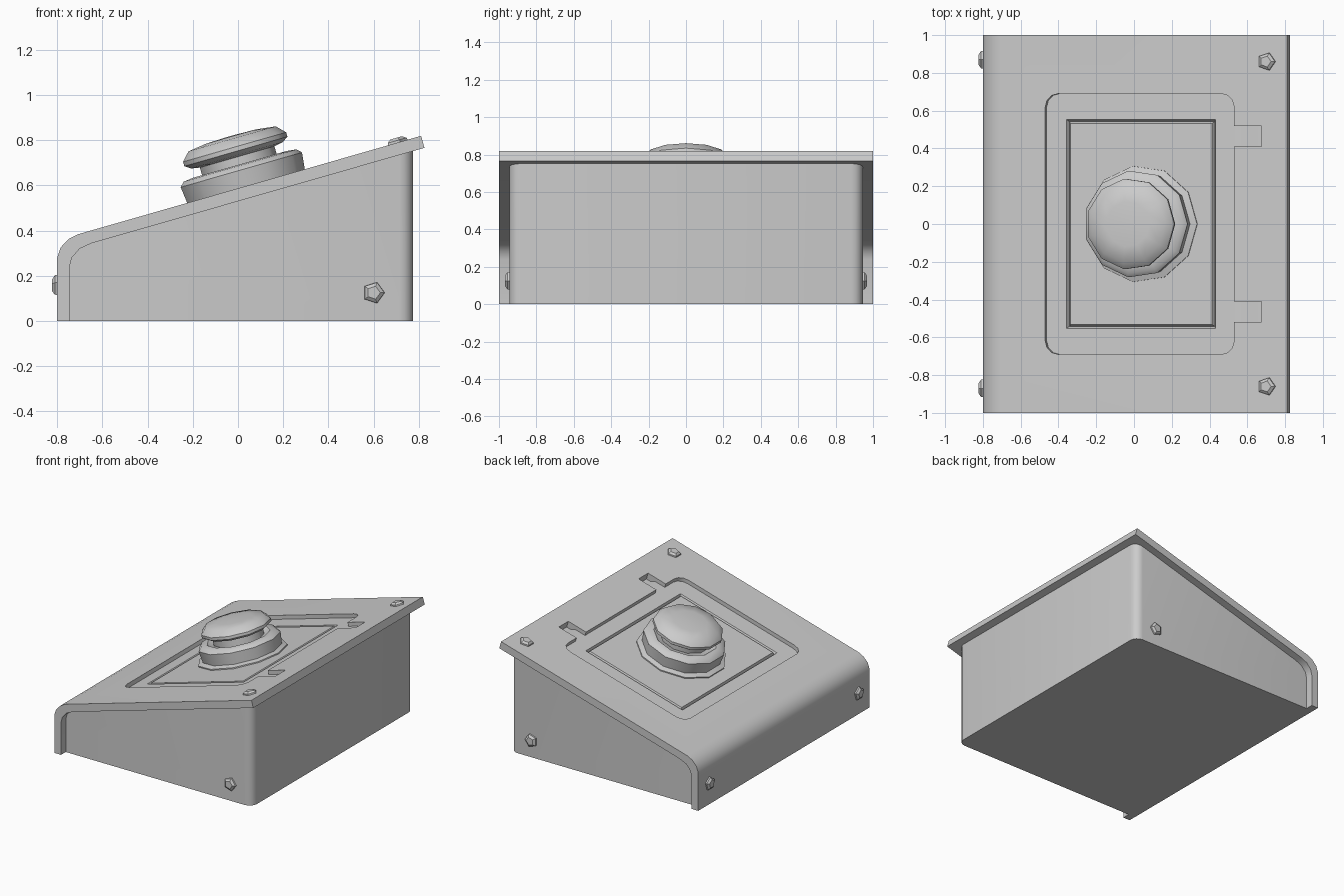
import bpy, bmesh, math
from mathutils import Matrix, Vector

if "Cube" in bpy.data.objects:
    bpy.data.objects.remove(bpy.data.objects["Cube"], do_unlink=True)

grey = bpy.data.materials.new("plain_grey")
grey.use_nodes = True
grey.diffuse_color = (0.6, 0.6, 0.6, 1)
grey.node_tree.nodes["Principled BSDF"].inputs["Base Color"].default_value = (0.6, 0.6, 0.6, 1)

TILT = math.radians(16)
# Frame lying on the sloping lid: local x runs up the slope, local z points out of it
SLOPE = Matrix.Translation((0.03, 0, 0.595)) @ Matrix.Rotation(-TILT, 4, 'Y')
UPRIGHT = Matrix.Rotation(math.pi / 2, 4, 'X')


def finish(name, bm, matrix=Matrix(), smooth=None):
    bmesh.ops.recalc_face_normals(bm, faces=bm.faces)
    mesh = bpy.data.meshes.new(name)
    bm.transform(matrix)
    bm.to_mesh(mesh)
    bm.free()
    mesh.materials.append(grey)
    ob = bpy.data.objects.new(name, mesh)
    bpy.context.collection.objects.link(ob)
    if smooth:
        activate(ob)
        bpy.ops.object.shade_smooth_by_angle(angle=math.radians(smooth))
    return ob


def activate(ob):
    bpy.ops.object.select_all(action='DESELECT')
    ob.select_set(True)
    bpy.context.view_layer.objects.active = ob


def prism(points, low, high):
    """Extrude a flat outline along z."""
    bm = bmesh.new()
    face = bm.faces.new([bm.verts.new((x, y, low)) for x, y in points])
    top = bmesh.ops.extrude_face_region(bm, geom=[face])["geom"]
    bmesh.ops.translate(bm, vec=(0, 0, high - low),
                        verts=[v for v in top if isinstance(v, bmesh.types.BMVert)])
    return bm


def rings(loops, closed=False):
    """Skin between equal loops of points; cap the ends unless closed."""
    bm = bmesh.new()
    vs = [[bm.verts.new(p) for p in loop] for loop in loops]
    n = len(vs[0])
    for i in range(len(vs) if closed else len(vs) - 1):
        a, b = vs[i], vs[(i + 1) % len(vs)]
        for j in range(n):
            k = (j + 1) % n
            bm.faces.new((a[j], a[k], b[k], b[j]))
    if not closed:
        bm.faces.new(vs[0])
        bm.faces.new(vs[-1])
    return bm


def lathe(profile, sides):
    return rings([[(r * math.cos(t), r * math.sin(t), h)
                   for t in [math.tau * i / sides for i in range(sides)]]
                  for r, h in profile])


def carve(target, bm, matrix):
    cutter = finish("cutter", bm, matrix)
    cutter.hide_render = True
    mod = target.modifiers.new("carve", 'BOOLEAN')
    mod.operation, mod.solver, mod.object = 'DIFFERENCE', 'EXACT', cutter
    activate(target)
    bpy.ops.object.modifier_apply(modifier=mod.name)
    bpy.data.objects.remove(cutter, do_unlink=True)


# Folded lid: rounded front lip, long slope and overhanging back edge
inner = [(-0.745, 0), (-0.745, 0.24), (-0.735, 0.28), (-0.70, 0.32), (-0.65, 0.343)]
outer = [(-0.71, 0.383), (-0.75, 0.362), (-0.785, 0.325), (-0.80, 0.28), (-0.80, 0)]
lid = finish("lid", prism(inner + [(0.825, 0.766), (0.81, 0.819)] + outer, -1, 1), UPRIGHT)

# Shallow round-cornered recess in the lid
R = 0.07
corners = [(0.52, 0.69, 0), (-0.52, 0.69, 1), (-0.52, -0.69, 2), (0.52, -0.69, 3)]
outline = []
for x, y, quarter in corners:
    for step in range(4):
        t = (quarter + step / 3) * math.pi / 2
        outline.append((x - math.copysign(R, x) + R * math.cos(t),
                        y - math.copysign(R, y) + R * math.sin(t)))
DEPTH = 0.028
carve(lid, prism(outline, -DEPTH, 0.1), SLOPE)

# Hinge notches with a ramped pocket at the end
notch = [(0.50, 0.05), (0.50, -DEPTH), (0.60, -DEPTH), (0.635, -0.048), (0.67, -0.048), (0.67, 0.05)]
for side in (-1, 1):
    carve(lid, prism(notch, -0.055, 0.055),
          SLOPE @ Matrix.Translation((0, side * 0.465, 0)) @ UPRIGHT)

# V-shaped rectangular groove inside the recess
section = [(0.02, 0.02), (0, -0.02), (-0.02, 0.02)]
groove = rings([[(sx * (0.40 + d), sy * (0.542 + d), h - DEPTH)
                 for sx, sy in ((1, 1), (-1, 1), (-1, -1), (1, -1))]
                for d, h in section], closed=True)
carve(lid, groove, SLOPE)
activate(lid)
bpy.ops.object.shade_smooth_by_angle(angle=math.radians(32))

# Wedge body under the lid, with rounded upright back corners
wedge = inner + [(0.775, 0.752), (0.775, 0)]
bm = prism(wedge, -0.945, 0.945)
bm.transform(UPRIGHT)
back = [e for e in bm.edges
        if all(v.co.x > 0.77 for v in e.verts)
        and abs(e.verts[0].co.y - e.verts[1].co.y) < 0.01]
bmesh.ops.bevel(bm, geom=back, offset=0.06, segments=4, profile=0.5, affect='EDGES')
finish("body", bm, smooth=32)

# Push button: stepped collar, then neck and domed cap
collar = [(0.31, -0.035), (0.31, -0.02), (0.275, -0.008), (0.285, 0.075),
          (0.265, 0.095), (0.22, 0.10), (0.20, 0.085)]
finish("button_collar", lathe(collar, 11), SLOPE, 40)
cap = [(0.175, 0.06), (0.175, 0.135), (0.215, 0.142), (0.242, 0.16),
       (0.242, 0.18), (0.205, 0.218), (0.12, 0.229), (0.02, 0.232)]
finish("button_cap", lathe(cap, 11), SLOPE, 40)

# Chunky five-sided screws on lid, front lip and flanks
screw = [(0.05, -0.01), (0.048, 0.01), (0.03, 0.022)]
for side, label in ((1, "left"), (-1, "right")):
    places = {
        "lid": SLOPE @ Matrix.Translation((0.70, side * 0.86, 0)),
        "front": Matrix.Translation((-0.80, side * 0.87, 0.155)) @ Matrix.Rotation(-math.pi / 2, 4, 'Y'),
        "flank": Matrix.Translation((0.60, side * 0.945, 0.125)) @ Matrix.Rotation(-side * math.pi / 2, 4, 'X'),
    }
    for place, matrix in places.items():
        finish(f"{place}_screw_{label}", lathe(screw, 5), matrix)
